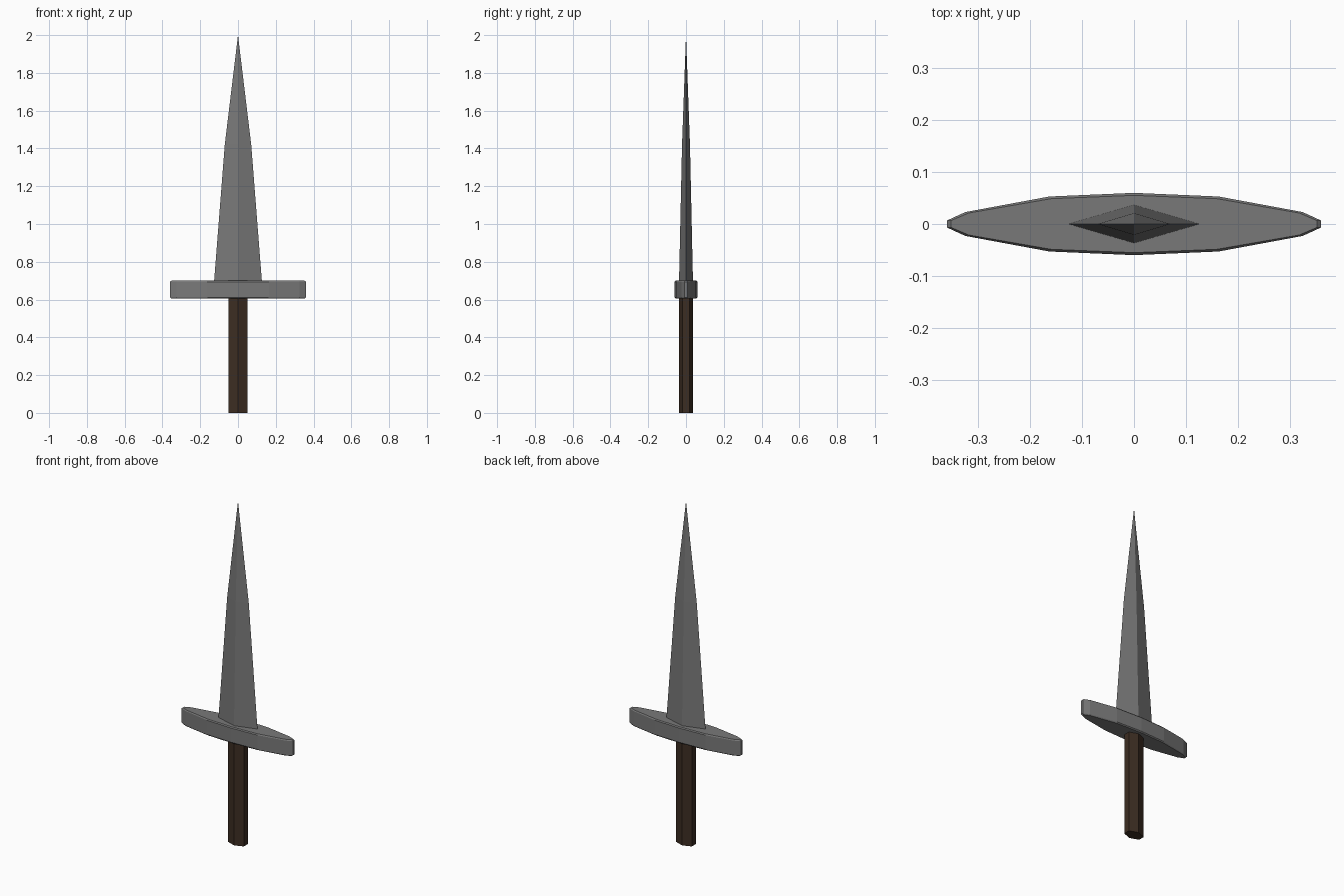
import bpy
import math

if "Cube" in bpy.data.objects:
    bpy.data.objects.remove(bpy.data.objects["Cube"])


def material(name, rgb):
    m = bpy.data.materials.new(name)
    m.diffuse_color = (*rgb, 1.0)
    m.use_nodes = True
    m.node_tree.nodes["Principled BSDF"].inputs["Base Color"].default_value = m.diffuse_color
    return m


steel = material("steel grey", (0.19, 0.19, 0.19))
wood = material("dark brown", (0.045, 0.026, 0.016))


def loft(name, rings, mat):
    """Join equal-length rings of points into a closed solid; a one-point last ring is a tip."""
    verts, faces = [], []
    n = len(rings[0])
    for r in rings:
        verts += r
    for k in range(len(rings) - 1):
        a, b = k * n, (k + 1) * n
        for i in range(n):
            j = (i + 1) % n
            if len(rings[k + 1]) == 1:
                faces.append((a + i, a + j, b))
            else:
                faces.append((a + i, a + j, b + j, b + i))
    faces.append(tuple(reversed(range(n))))
    if len(rings[-1]) > 1:
        faces.append(tuple(range(len(verts) - n, len(verts))))
    me = bpy.data.meshes.new(name)
    me.from_pydata(verts, [], faces)
    me.materials.append(mat)
    ob = bpy.data.objects.new(name, me)
    bpy.context.collection.objects.link(ob)
    return ob


# Blade: diamond section narrowing to a point
def diamond(hx, hy, z):
    return [(hx, 0, z), (0, hy, z), (-hx, 0, z), (0, -hy, z)]


loft("blade", [diamond(0.127, 0.037, 0.69), diamond(0.07, 0.021, 1.42),
               [(0, 0, 2.0)]], steel)

# Guard: long pointed oval with thin chamfers above and below
quarter = [(0.36, 0.007), (0.325, 0.023), (0.163, 0.053), (0, 0.06)]
half = quarter + [(-x, y) for x, y in reversed(quarter[:-1])]
outline = half + [(-x, -y) for x, y in half]


def guard_ring(sx, sy, z):
    return [(x * sx, y * sy, z) for x, y in outline]


loft("guard", [guard_ring(0.98, 0.92, 0.605), guard_ring(1, 1, 0.611),
               guard_ring(1, 1, 0.694), guard_ring(0.98, 0.92, 0.70)], steel)


# Grip: flattened hexagonal rod with ridges at front and back
def hexagon(z):
    angles = [math.radians(30 + 60 * i) for i in range(6)]
    return [(0.0595 * math.cos(a), 0.038 * math.sin(a), z) for a in angles]


loft("grip", [hexagon(0.0), hexagon(0.62)], wood)
